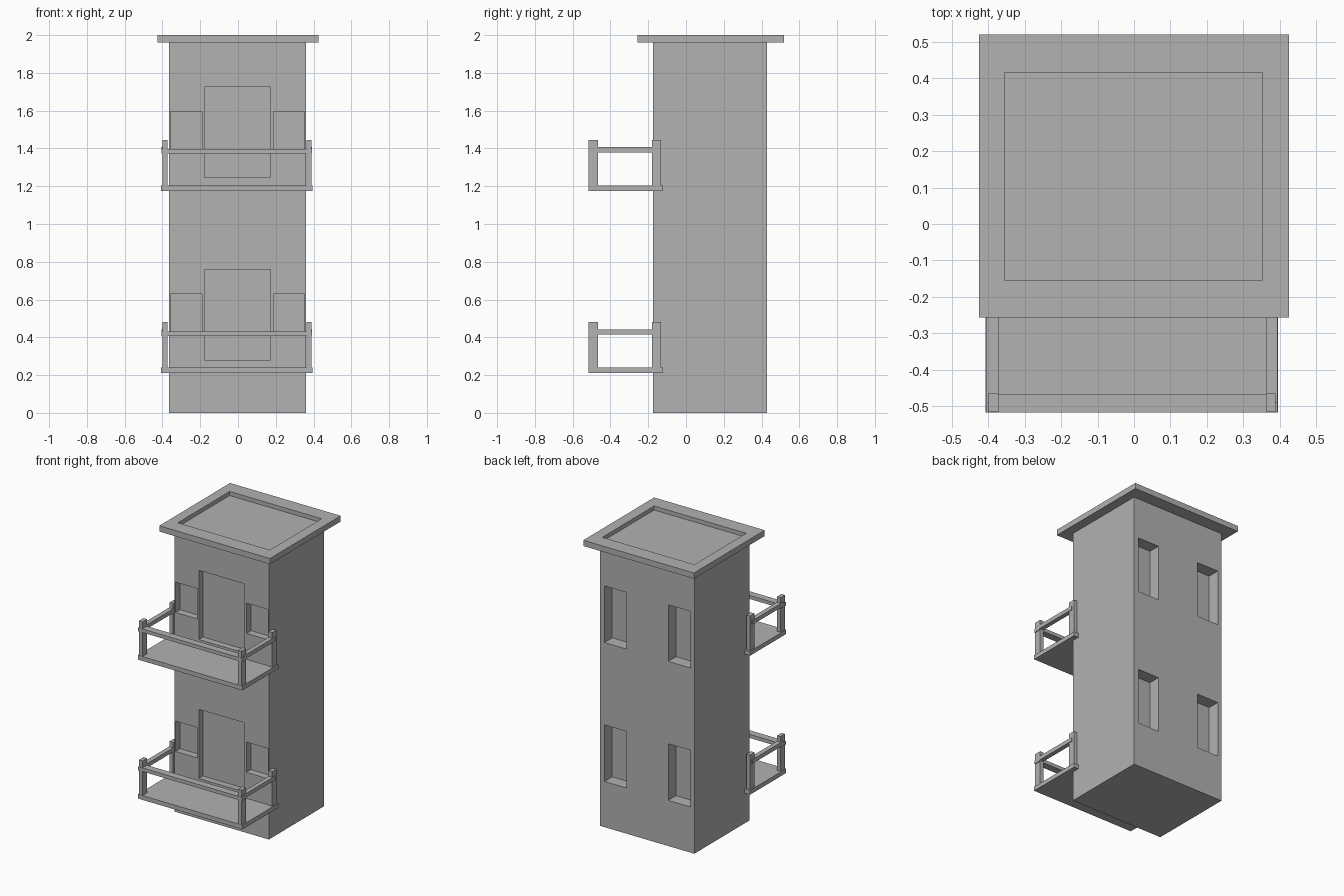
import bpy
import bmesh
from mathutils import Matrix, Vector

cube = bpy.data.objects.get("Cube")
if cube:
    bpy.data.objects.remove(cube, do_unlink=True)

# Plain grey for the whole building
grey = bpy.data.materials.new("plain_grey")
grey.use_nodes = True
colour = (0.445, 0.445, 0.445, 1)
grey.diffuse_color = colour
grey.node_tree.nodes["Principled BSDF"].inputs["Base Color"].default_value = colour


def boxes(name, spans):
    """One object made of boxes, each given as (x0, x1, y0, y1, z0, z1)."""
    bm = bmesh.new()
    for x0, x1, y0, y1, z0, z1 in spans:
        low, high = Vector((x0, y0, z0)), Vector((x1, y1, z1))
        place = Matrix.Translation((low + high) / 2) @ Matrix.Diagonal((*(high - low), 1))
        bmesh.ops.create_cube(bm, size=1, matrix=place)
    mesh = bpy.data.meshes.new(name)
    bm.to_mesh(mesh)
    bm.free()
    mesh.materials.append(grey)
    obj = bpy.data.objects.new(name, mesh)
    bpy.context.collection.objects.link(obj)
    return obj


def carve(obj, spans):
    """Cut box-shaped recesses out of an object."""
    cutter = boxes(obj.name + "_cutter", spans)
    cutter.hide_render = True
    mod = obj.modifiers.new("recesses", "BOOLEAN")
    mod.operation = "DIFFERENCE"
    mod.solver = "EXACT"
    mod.object = cutter
    bpy.context.view_layer.objects.active = obj
    bpy.ops.object.modifier_apply(modifier=mod.name)
    bpy.data.objects.remove(cutter, do_unlink=True)


LEFT, RIGHT = 0.36, -0.365
FRONT, BACK = -0.175, 0.43
OUT = 0.1

# Tower with recessed doors and windows on two storeys
tower = boxes("tower", [(RIGHT, LEFT, FRONT, BACK, 0, 1.965)])
openings = []
for base in (0.21, 1.175):
    door_top = base + 0.55
    openings.append((-0.178, 0.173, FRONT - OUT, FRONT + 0.045, base + 0.07, door_top))
    for x0, x1 in ((-0.357, -0.19), (0.187, 0.353)):
        openings.append((x0, x1, FRONT - OUT, FRONT + 0.05, base + 0.21, base + 0.42))
    for x0, x1 in ((-0.335, -0.165), (0.157, 0.325)):
        openings.append((x0, x1, BACK - 0.085, BACK + OUT, base + 0.107, base + 0.5))
carve(tower, openings)

# Overhanging roof with a sunken top
roof = boxes("roof", [(-0.425, 0.425, -0.257, 0.52, 1.96, 2.0)])
carve(roof, [(-0.355, 0.352, -0.153, 0.415, 1.972, 2.0 + OUT)])

# Balconies: floor, four posts, front rail and side rails
for label, z in (("lower", 0.21), ("upper", 1.175)):
    boxes(label + "_balcony_floor", [(-0.407, 0.395, -0.517, -0.122, z, z + 0.03)])
    sides = ((-0.4, -0.372), (0.362, 0.388))
    depths = ((-0.515, -0.465), (-0.18, -0.132))
    boxes(label + "_balcony_posts",
          [(*x, *y, z + 0.02, z + 0.27) for x in sides for y in depths])
    boxes(label + "_balcony_front_rail",
          [(-0.405, 0.393, -0.517, -0.467, z + 0.197, z + 0.222)])
    boxes(label + "_balcony_side_rails",
          [(x0, x1, -0.49, -0.15, z + 0.204, z + 0.232)
           for x0, x1 in ((-0.405, -0.372), (0.362, 0.393))])
